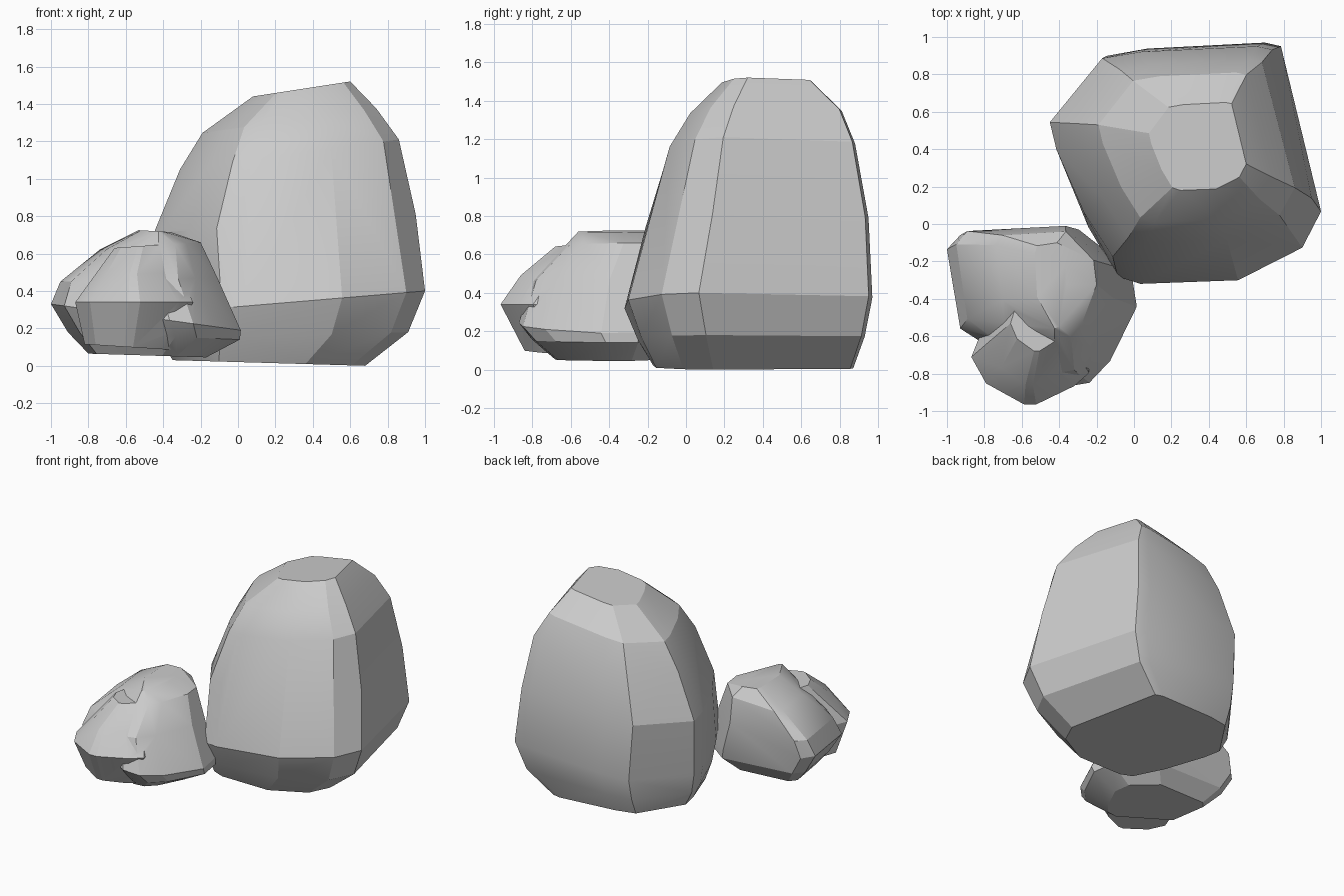
import bpy, bmesh
from math import radians

if "Cube" in bpy.data.objects:
    bpy.data.objects.remove(bpy.data.objects["Cube"])


def stone(name, outline, levels):
    """Hull over one plan outline (unit square) fitted to the bounds of each level.
    Level: x min, x max, y min, y max, mid height, rise across x."""
    bm = bmesh.new()
    for x0, x1, y0, y1, z, rise in levels:
        for u, v in outline:
            bm.verts.new(((x0 + x1 + u * (x1 - x0)) / 2,
                          (y0 + y1 + v * (y1 - y0)) / 2, z + u * rise / 2))
    res = bmesh.ops.convex_hull(bm, input=bm.verts)
    loose = {g for g in res["geom_interior"] + res["geom_unused"]
             if isinstance(g, bmesh.types.BMVert)}
    bmesh.ops.delete(bm, geom=list(loose), context='VERTS')
    bmesh.ops.dissolve_limit(bm, angle_limit=radians(4), verts=bm.verts, edges=bm.edges)
    bmesh.ops.recalc_face_normals(bm, faces=bm.faces)
    me = bpy.data.meshes.new(name)
    bm.to_mesh(me)
    bm.free()
    ob = bpy.data.objects.new(name, me)
    bpy.context.collection.objects.link(ob)
    return ob


def shade(ob):
    bpy.ops.object.select_all(action='DESELECT')
    ob.select_set(True)
    bpy.context.view_layer.objects.active = ob
    bpy.ops.object.shade_smooth_by_angle(angle=radians(20))


# Large upright boulder: undercut base, wide belly, sloping crown
large = stone("large_boulder",
    [(1, -.4), (.86, .27), (.7, .97), (.58, 1), (-.3, .95), (-.6, .89),
     (-.79, .62), (-1, .3), (-.95, .05), (-.74, -.53), (-.52, -.94),
     (-.35, -1), (.38, -.97), (.86, -.7)],
    [(-.35, .68, -.17, .87, .015, -.03),
     (-.41, .91, -.25, .93, .16, .04),
     (-.43, 1, -.32, .97, .34, .12),
     (-.45, .95, -.21, .95, .76, .1),
     (-.31, .86, -.1, .88, 1.13, .16),
     (-.19, .74, .01, .81, 1.31, .13),
     (.08, .6, .18, .65, 1.48, .08)])

# Small low boulder
small = stone("small_boulder",
    [(-1, .75), (-.86, .93), (.39, 1), (.94, .47), (1, .02), (.72, -.67),
     (.5, -.95), (.25, -1), (-.55, -.5), (-.86, -.26)],
    [(-.8, -.17, -.68, -.14, .055, -.02),
     (-.91, .01, -.8, -.05, .16, -.04),
     (-1, .015, -.87, -.03, .26, -.14),
     (-.95, -.11, -.8, -.01, .46, .02),
     (-.74, -.2, -.62, -.04, .64, .04),
     (-.53, -.36, -.56, -.1, .72, -.01)])

# Blunt nose jutting from the small boulder's front
nose = stone("nose",
    [(-1, -.1), (-.75, -.6), (-.1, -1), (.1, -1), (.75, -.65), (1, -.4), (.9, 1), (-.6, 1)],
    [(-.82, -.35, -.84, -.4, .1, -.03),
     (-.87, -.24, -.965, -.4, .34, 0),
     (-.76, -.36, -.86, -.4, .49, .02),
     (-.66, -.38, -.68, -.35, .64, .02)])
mod = small.modifiers.new("merge_nose", 'BOOLEAN')
mod.operation = 'UNION'
mod.object = nose
bpy.context.view_layer.objects.active = small
bpy.ops.object.modifier_apply(modifier=mod.name)
bpy.data.objects.remove(nose)

for rock in (large, small):
    shade(rock)
